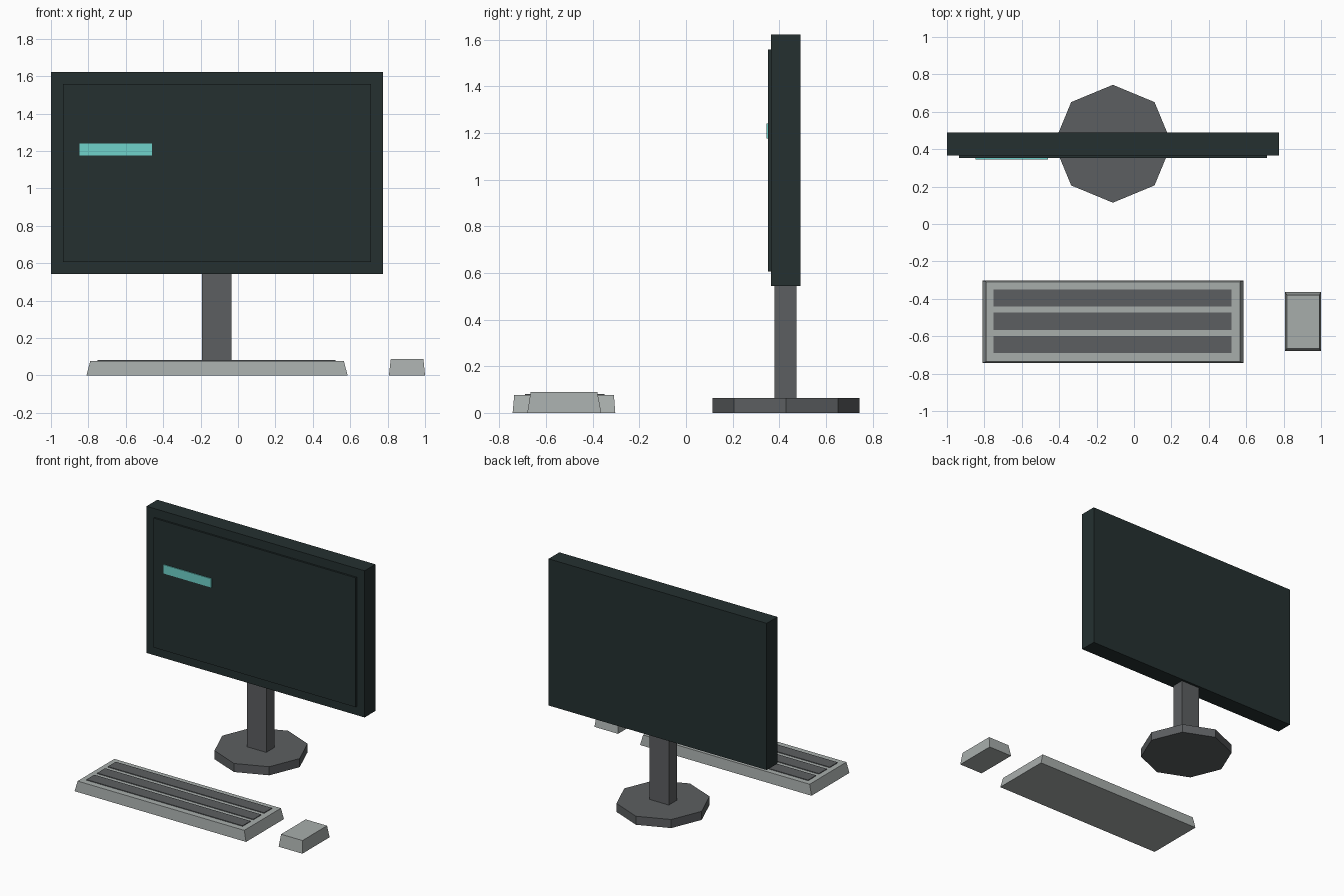
import bpy, bmesh, math

if "Cube" in bpy.data.objects:
    bpy.data.objects.remove(bpy.data.objects["Cube"])


def material(name, rgb):
    m = bpy.data.materials.new(name)
    m.diffuse_color = (*rgb, 1)
    m.use_nodes = True
    m.node_tree.nodes["Principled BSDF"].inputs["Base Color"].default_value = m.diffuse_color
    return m


CASE = material("dark_green_grey", (0.018, 0.030, 0.030))
METAL = material("dark_grey", (0.107, 0.114, 0.119))
PLASTIC = material("light_grey", (0.39, 0.42, 0.41))
GLOW = material("teal", (0.16, 0.65, 0.60))


def finish(name, bm, mat):
    bmesh.ops.recalc_face_normals(bm, faces=bm.faces)
    me = bpy.data.meshes.new(name)
    bm.to_mesh(me)
    bm.free()
    me.materials.append(mat)
    ob = bpy.data.objects.new(name, me)
    bpy.context.collection.objects.link(ob)
    return ob


def block(name, x, y, z, mat, top_x=None, top_y=None):
    """Box from (min, max) ranges; the top may have its own ranges for a taper."""
    bm = bmesh.new()
    bmesh.ops.create_cube(bm, size=1)
    for v in bm.verts:
        i, j, k = (int(c > 0) for c in v.co)
        xr = (top_x or x) if k else x
        yr = (top_y or y) if k else y
        v.co = (xr[i], yr[j], z[k])
    return finish(name, bm, mat)


# Monitor: case, raised screen panel, and the lit bar on it
block("monitor_case", (-1.0, 0.775), (0.365, 0.49), (0.543, 1.622), CASE)
block("screen", (-0.935, 0.711), (0.352, 0.37), (0.606, 1.558), CASE)
block("screen_bar", (-0.848, -0.46), (0.346, 0.354), (1.175, 1.24), GLOW)

# Stand: square post on an octagonal foot
block("stand_post", (-0.192, -0.036), (0.38, 0.474), (0.05, 0.55), METAL)
bm = bmesh.new()
bmesh.ops.create_cone(bm, cap_ends=True, segments=8, radius1=0.315, radius2=0.315, depth=0.063)
bmesh.ops.translate(bm, verts=bm.verts, vec=(-0.113, 0.429, 0.0315))
finish("stand_foot", bm, METAL)

# Keyboard: tapered body with three key rows
block("keyboard_body", (-0.81, 0.586), (-0.743, -0.303), (0, 0.077), PLASTIC,
      top_x=(-0.79, 0.566), top_y=(-0.736, -0.309))
for n, yc in enumerate((-0.395, -0.52, -0.645)):
    block(f"key_row_{n + 1}", (-0.75, 0.521), (yc - 0.046, yc + 0.046), (0.074, 0.082), METAL)

# Mouse: tapered block
block("mouse", (0.807, 1.0), (-0.68, -0.363), (0, 0.089), PLASTIC,
      top_x=(0.817, 0.991), top_y=(-0.666, -0.38))
